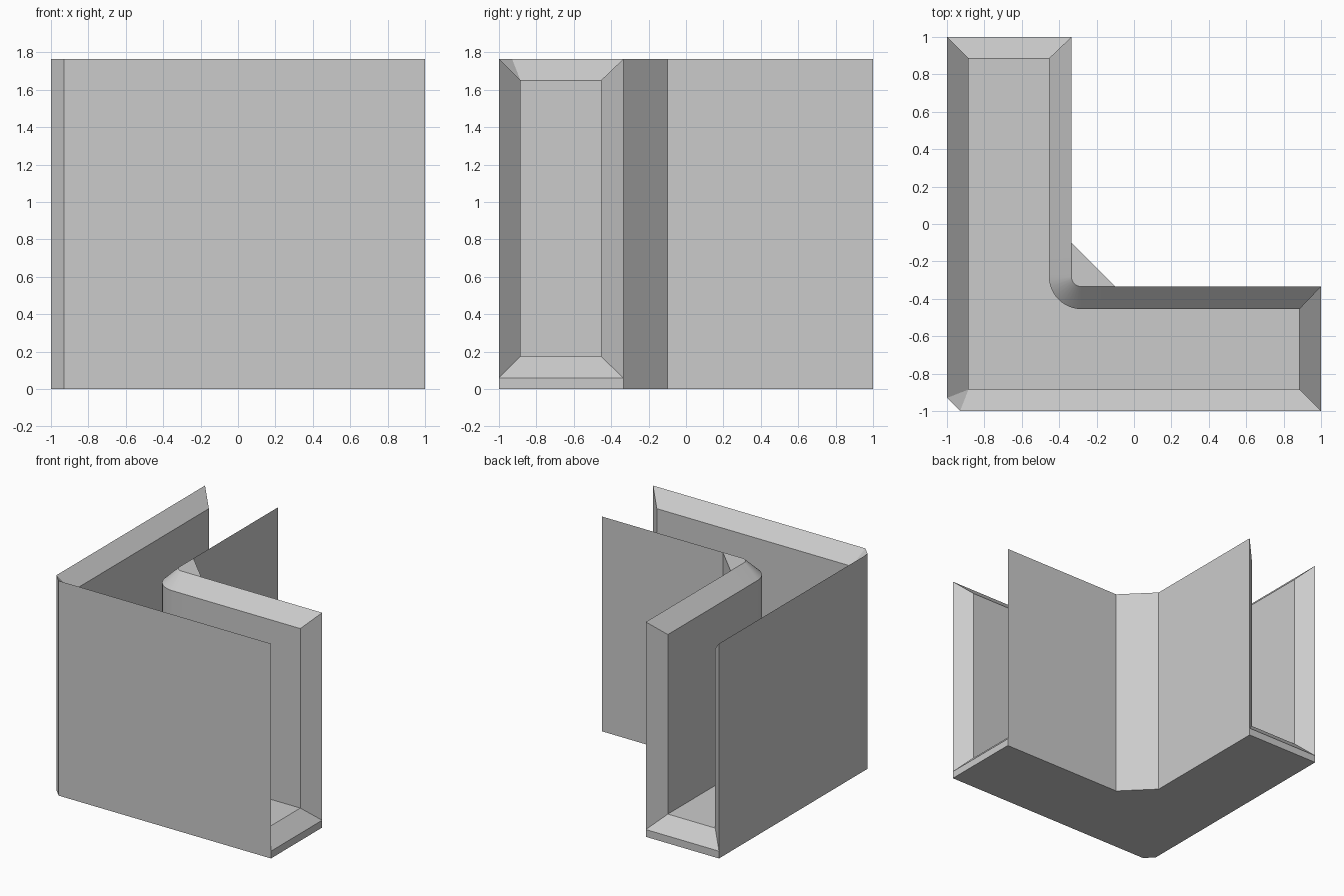
import bpy, bmesh, math

cube = bpy.data.objects.get("Cube")
if cube:
    bpy.data.objects.remove(cube, do_unlink=True)

# Key planes: outer shell, channel lining and heights
OUT, LINE = 1.0, 0.885
NOOK_IN, NOOK_OUT = -0.455, -0.335
FILLET = -0.28
BASE, LIP, FLOOR, SHOULDER, TOP = 0, 0.06, 0.175, 1.65, 1.765
CUT, NOOK_CUT = 0.93, -0.1

bm = bmesh.new()


def face(points):
    """Make a face, skipping repeated neighbouring points."""
    unique = [p for i, p in enumerate(points) if p != points[i - 1]]
    bm.faces.new([bm.verts.new(p) for p in unique])


def at(path, z):
    return [(x, y, z) for x, y in path]


def strip(low, high):
    for i in range(len(low) - 1):
        face([low[i], low[i + 1], high[i + 1], high[i]])


def inner_corner(plane, end, steps=10):
    """Path round the rounded inner corner, from the right arm to the back arm."""
    r = FILLET - plane
    arc = [(FILLET - r * math.sin(t), FILLET - r * math.cos(t))
           for t in (math.pi / 2 * i / steps for i in range(steps + 1))]
    return [(end, plane), (NOOK_CUT, plane)] + arc + [(plane, NOOK_CUT), (plane, end)]


# Plan outlines
outer_wall = [(-OUT, OUT), (-OUT, -CUT), (-CUT, -OUT), (OUT, -OUT)]
nook_wall = [(OUT, NOOK_OUT), (NOOK_CUT, NOOK_OUT), (NOOK_OUT, NOOK_CUT), (NOOK_OUT, OUT)]
outer_lining = [(-LINE, LINE), (-LINE, -LINE), (-LINE, -LINE), (LINE, -LINE)]
nook_lining = inner_corner(NOOK_IN, LINE)
nook_rim = inner_corner(NOOK_OUT, OUT)

# Base slab with its low edge, then the outside walls
loop = outer_wall + nook_wall
face(at(loop, BASE))
strip(at(loop + loop[:1], BASE), at(loop + loop[:1], LIP))
for wall in (outer_wall, nook_wall):
    strip(at(wall, LIP), at(wall, TOP))

# Channel floor, inside walls and sloped top rims
face(at(outer_lining[:2] + outer_lining[3:] + nook_lining, FLOOR))
for lining, rim in ((outer_lining, outer_wall), (nook_lining, nook_rim)):
    strip(at(lining[:1] + [p for a, p in zip(lining, lining[1:]) if a != p], FLOOR),
          at(lining[:1] + [p for a, p in zip(lining, lining[1:]) if a != p], SHOULDER))
    strip(at(lining, SHOULDER), at(rim, TOP))
    # Bevelled wall ends
    for i in (0, -1):
        (x, y), (u, v) = lining[i], rim[i]
        face([(x, y, FLOOR), (x, y, SHOULDER), (u, v, TOP), (u, v, LIP)])

# Bevelled floor ends
for i, j in ((0, -1), (-1, 0)):
    face(at([outer_lining[i], nook_lining[j]], FLOOR) + at([nook_rim[j], outer_wall[i]], LIP))

# Flat gusset on top of the inner corner
face(at(nook_rim[1:-1], TOP))

bmesh.ops.remove_doubles(bm, verts=bm.verts, dist=0.0005)
bmesh.ops.recalc_face_normals(bm, faces=bm.faces)
mesh = bpy.data.meshes.new("corner_channel")
bm.to_mesh(mesh)
bm.free()
channel = bpy.data.objects.new("corner_channel", mesh)
bpy.context.collection.objects.link(channel)

# Plain grey finish
grey = bpy.data.materials.new("plain grey")
grey.use_nodes = True
colour = (0.6, 0.6, 0.6, 1)
grey.diffuse_color = colour
grey.node_tree.nodes["Principled BSDF"].inputs["Base Color"].default_value = colour
mesh.materials.append(grey)

bpy.ops.object.select_all(action="DESELECT")
channel.select_set(True)
bpy.context.view_layer.objects.active = channel
bpy.ops.object.shade_smooth_by_angle(angle=math.radians(30))
